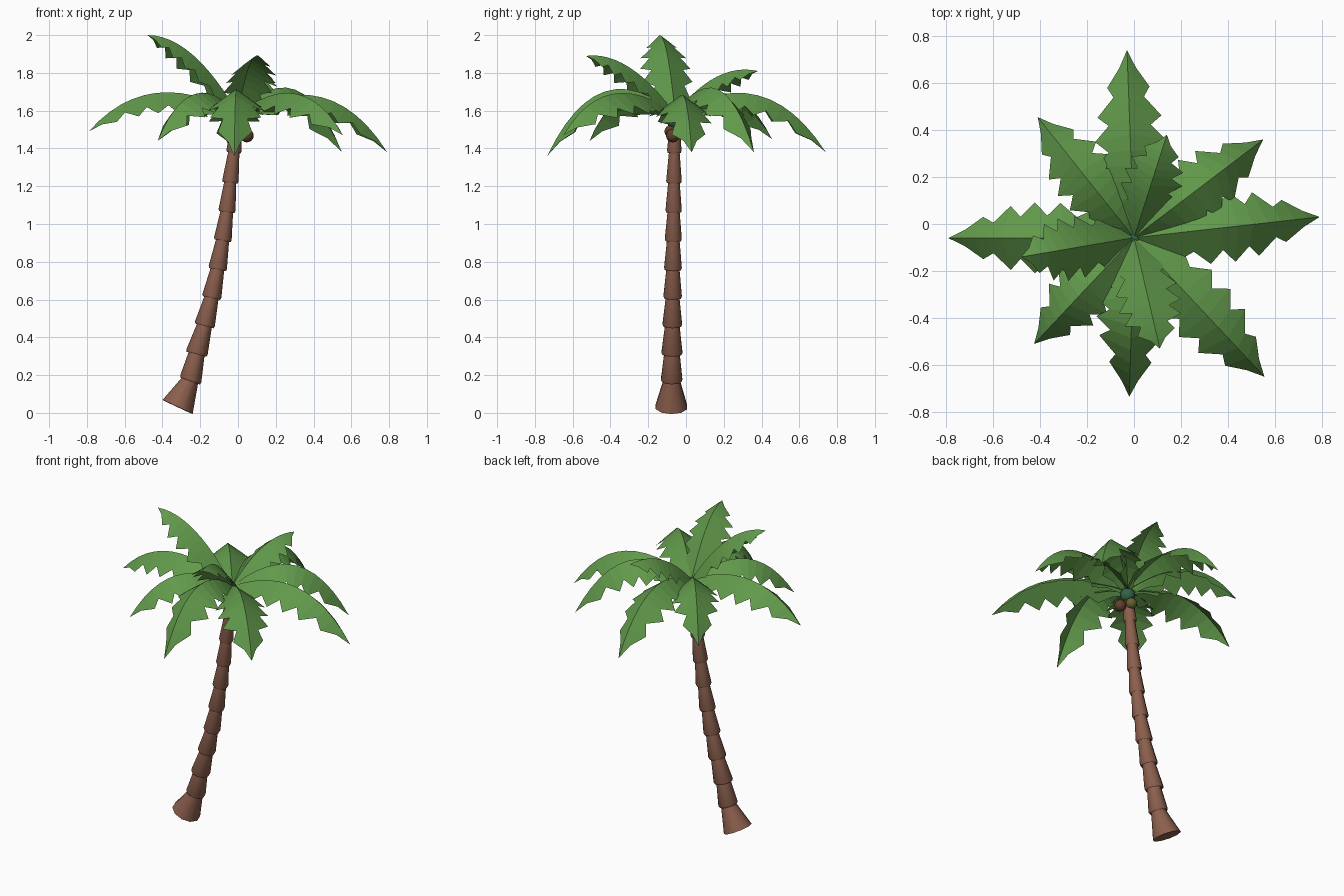
import bpy, bmesh, math
from mathutils import Vector

if "Cube" in bpy.data.objects:
    bpy.data.objects.remove(bpy.data.objects["Cube"])

def material(name, rgb):
    m = bpy.data.materials.new(name)
    m.diffuse_color = (*rgb, 1)
    m.use_nodes = True
    m.node_tree.nodes["Principled BSDF"].inputs["Base Color"].default_value = m.diffuse_color
    return m

GREEN = material("leaf_green", (0.12, 0.32, 0.07))
DARK = material("crown_green", (0.03, 0.13, 0.06))
BROWN = material("bark_brown", (0.26, 0.115, 0.075))
NUT = material("nut_brown", (0.12, 0.05, 0.025))
OLIVE = material("nut_olive", (0.13, 0.12, 0.03))

def finish(bm, name, mat, smooth=False):
    bmesh.ops.recalc_face_normals(bm, faces=bm.faces)
    me = bpy.data.meshes.new(name)
    bm.to_mesh(me)
    bm.free()
    me.materials.append(mat)
    ob = bpy.data.objects.new(name, me)
    bpy.context.collection.objects.link(ob)
    if smooth:
        bpy.context.view_layer.objects.active = ob
        ob.select_set(True)
        bpy.ops.object.shade_smooth_by_angle(angle=math.radians(40))
        ob.select_set(False)
    return ob

# Trunk: joints (x, z, radius) along a leaning curve, each section tapering upward
joints = [(-.320, .031, .088), (-.25, .180, .059), (-.217, .322, .058),
          (-.175, .472, .054), (-.138, .620, .051), (-.107, .770, .049),
          (-.080, .923, .047), (-.058, 1.075, .045), (-.040, 1.23, .043),
          (-.021, 1.39, .040), (-.005, 1.55, .036)]
SIDES = 10
centres = [Vector((x, -.078 + .018 * z / 1.55, z)) for x, z, r in joints]
bm = bmesh.new()
rings = []

def add_ring(c, axis, r):
    u = Vector((0, 1, 0)).cross(axis).normalized()
    v = axis.cross(u).normalized()
    rings.append([bm.verts.new(c + r * (u * math.cos(a) + v * math.sin(a)))
                  for a in (2 * math.pi * k / SIDES for k in range(SIDES))])

for i, c in enumerate(centres):
    lo, hi = centres[max(i - 1, 0)], centres[min(i + 1, len(centres) - 1)]
    axis = (hi - lo).normalized()
    r = joints[i][2]
    if i:
        add_ring(c + axis * .002, axis, r * .72)
        add_ring(c - axis * .012, axis, r * .92)
    add_ring(c, axis, r)
for a, b in zip(rings, rings[1:]):
    for k in range(SIDES):
        n = (k + 1) % SIDES
        bm.faces.new((a[k], a[n], b[n], b[k]))
bm.faces.new(rings[0])
bm.faces.new(rings[-1])
finish(bm, "trunk", BROWN, True)

# Crown bud and nuts
def ball(name, loc, r, mat):
    b = bmesh.new()
    bmesh.ops.create_uvsphere(b, u_segments=12, v_segments=8, radius=r)
    bmesh.ops.translate(b, verts=b.verts, vec=loc)
    finish(b, name, mat, True)

ball("crown_bud", (0, -.058, 1.55), .046, DARK)
ball("nut_right", (.047, -.07, 1.468), .036, NUT)
ball("nut_back", (-.005, -.03, 1.485), .034, OLIVE)
ball("nut_front", (.005, -.08, 1.49), .034, NUT)

# Fronds: folded leaf with triangular teeth along a bent midrib
# half-widths alternate notch / tooth tip from root to tip
WIDTHS = [.03, .065, .115, .088, .148, .095, .15, .09, .136, .065, .09, .035, 0]
ROOT = Vector((0, -.058, 1.585))

def frond(name, tip, ctrl_z, bend, scale):
    tip = Vector(tip)
    flat = Vector((tip.x - ROOT.x, tip.y - ROOT.y, 0))
    ctrl = ROOT + flat * bend
    ctrl.z = ctrl_z
    side = Vector((-flat.y, flat.x, 0)).normalized()
    n = len(WIDTHS) - 1
    b = bmesh.new()
    pts, downs = [], []
    for i in range(n + 1):
        t = i / n
        pts.append(ROOT * (1 - t) ** 2 + ctrl * 2 * t * (1 - t) + tip * t * t)
        tan = ((ctrl - ROOT) * (1 - t) + (tip - ctrl) * t).normalized()
        d = tan.cross(side)
        downs.append(d if d.z < 0 else -d)
    rib = [b.verts.new(p) for p in pts]
    for s in (1, -1):
        edge = [b.verts.new(pts[i] + (side * s + downs[i] * .72) * WIDTHS[i] * scale)
                for i in range(n)] + [rib[n]]
        for i in range(n - 1):
            b.faces.new((rib[i], rib[i + 1], edge[i + 1], edge[i]))
        b.faces.new((rib[n - 1], rib[n], edge[n - 1]))
    finish(b, name, GREEN)

# tip, bend height, bend position, width scale
fronds = [
    ((-.03, .74, 1.38), 1.88, .6, 1), ((.55, .36, 1.38), 1.94, .6, 1),
    ((.79, .03, 1.38), 1.86, .62, 1), ((.555, -.65, 1.47), 1.85, .62, 1),
    ((-.02, -.735, 1.36), 1.93, .6, 1), ((-.425, -.51, 1.44), 1.86, .6, .95),
    ((-.79, -.06, 1.49), 1.85, .6, 1), ((-.41, .455, 1.45), 1.86, .6, .95),
    ((.14, .38, 1.81), 1.86, .5, .85), ((-.48, -.14, 2.0), 2.00, .5, .9),
    ((.11, -.53, 1.89), 1.92, .52, .9)]
for k, f in enumerate(fronds):
    frond(f"frond_{k + 1}", *f)
